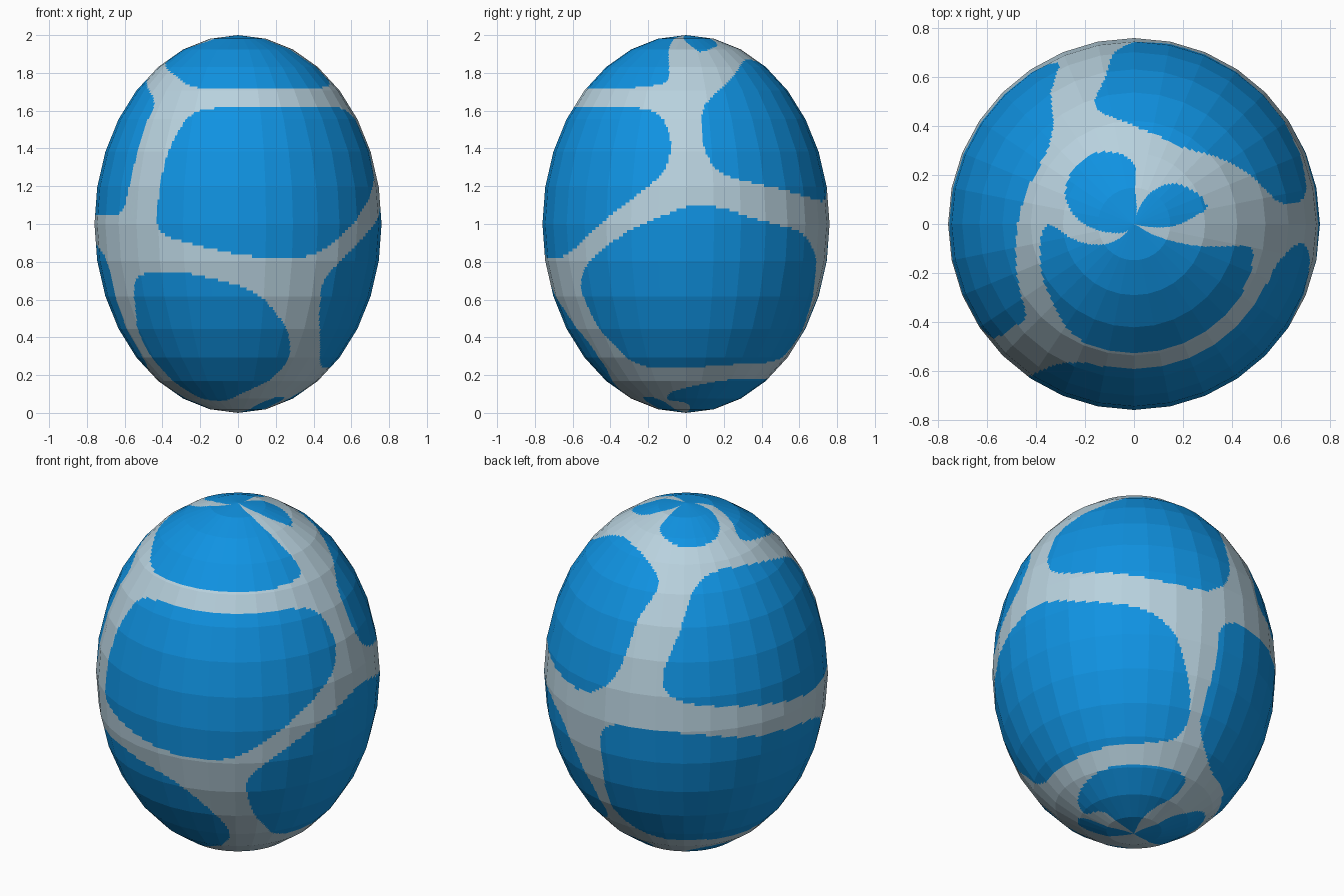
import bpy, bmesh, math

if "Cube" in bpy.data.objects:
    bpy.data.objects.remove(bpy.data.objects["Cube"])

SEG, RINGS, N = 32, 16, 12          # egg facets, and paint cells per facet
RADIUS, HALF = 0.76, 1.0


def material(name, rgb):
    m = bpy.data.materials.new(name)
    m.diffuse_color = (*rgb, 1)
    m.use_nodes = True
    m.node_tree.nodes["Principled BSDF"].inputs["Base Color"].default_value = m.diffuse_color
    return m


def smooth(pts, steps=4):
    """Closed rounded outline through a few (longitude, latitude) points."""
    out, k = [], len(pts)
    for i in range(k):
        p0, p1, p2, p3 = (pts[(i + d) % k] for d in (-1, 0, 1, 2))
        for s in range(steps):
            t = s / steps
            out.append(tuple(0.5 * (2 * b + (c - a) * t + (2 * a - 5 * b + 4 * c - d) * t * t
                                    + (3 * b - a - 3 * c + d) * t ** 3)
                             for a, b, c, d in zip(p0, p1, p2, p3)))
    return out


patches = []


def patch(*pts):
    line = smooth(pts)
    xs, ys = [p[0] for p in line], [p[1] for p in line]
    patches.append((line, min(xs), max(xs), min(ys), max(ys)))


def inside(line, x, y):
    hit = False
    for (x1, y1), (x2, y2) in zip(line, line[1:] + line[:1]):
        if (y1 > y) != (y2 > y) and x < x1 + (y - y1) * (x2 - x1) / (y2 - y1):
            hit = not hit
    return hit


def painted(lon, lat):
    for line, x0, x1, y0, y1 in patches:
        if y0 <= lat <= y1:
            for x in (lon - 360, lon, lon + 360):
                if x0 <= x <= x1 and inside(line, x, lat):
                    return True
    return False


# Patches: longitude from the front towards +x, latitude from the middle (degrees)
# upper front
patch((65, 38), (77, 35), (82, 29), (83, 22), (78, 14), (55, 1), (32, -9.5), (5, -9.8),
      (-19, -6), (-33, -2), (-34, 10), (-31, 25), (-24, 35), (-12, 38), (25, 38))
# top front
patch((-90, 62.5), (-68, 57), (-45, 52), (-29, 47), (-11, 46), (34, 46), (67, 47), (79, 52),
      (68, 73.6), (59, 86), (59, 91), (-40, 91), (-41, 86.5), (-53, 80), (-68, 73.6))
# top back left
patch((-182, 80), (-180, 71), (-158, 65), (-143, 63.8), (-125, 64.3), (-110, 67),
      (-97, 71.4), (-71, 82), (-45, 87), (-45, 91), (-184, 91))
# top back right
patch((162, 85), (152, 79), (138, 73), (124, 69.5), (104, 66), (97, 70.8), (86, 78.6),
      (79, 86), (79, 91), (165, 91))
# upper back right
patch((98.5, 37), (98, 24), (107, 15), (137, 10), (163, 7), (175, 9), (183, 15), (187, 22),
      (191, 36), (198, 49), (180, 58), (156, 60.7), (140, 59), (122, 51.6), (107, 44))
# upper left
patch((-50, 39.8), (-50, 28), (-51, 11.5), (-57, 3), (-77, 3), (-92, 3.5), (-118, 6.5),
      (-147, 10), (-155, 17), (-148, 32.5), (-140, 47), (-123, 53), (-90, 51), (-65, 46))
# lower right
patch((42, -14.5), (62, -4), (82, 3), (98, 5.7), (122, 1), (142, -2.3), (153, -6.9),
      (159, -13), (168, -32), (166, -43), (150, -47), (126, -48), (66, -49.5), (46, -37), (39, -23))
# lower back
patch((177, -17), (178, -5), (187, 0), (215, -0.6), (242, -4), (270, -6), (285, -8.5),
      (292, -14), (291, -32), (288, -47), (265, -51), (225, -51), (195, -49), (176, -37))
# lower front
patch((-49, -17.5), (-40, -15), (-24, -15), (-8, -17.5), (8, -21.7), (23, -33), (30, -43),
      (29, -50), (21, -57), (0, -65.5), (-23, -70), (-49, -64), (-59, -42), (-53, -25))
# bottom right
patch((70, -69), (76, -64), (90, -60.5), (118, -56), (150, -55), (178, -56), (184, -60.5),
      (179, -67.5), (158, -80), (150, -91), (105, -91), (95, -74))
# bottom back left
patch((200, -80), (205, -72), (225, -62), (245, -59), (270, -60), (285, -65), (290, -73),
      (285, -82), (285, -91), (195, -91))
# bottom front right
patch((25, -80), (32, -72), (42, -66.5), (55, -67), (62, -71), (66, -79), (70, -91), (25, -91))


# Egg: flat facets, each split into small coplanar cells so the patches can be coloured
def ring(j):
    a = math.pi * j / RINGS
    return RADIUS * math.sin(a), HALF - HALF * math.cos(a)


def spoke(i):
    a = 2 * math.pi * i / SEG
    return math.sin(a), -math.cos(a)


def between(f, k):
    q, t = k // N, (k % N) / N
    return [u + (v - u) * t for u, v in zip(f(q), f(q + 1))]


cols, rows = SEG * N, RINGS * N
spokes = [between(spoke, i) for i in range(cols)]
bm = bmesh.new()
grid = []
for j in range(rows + 1):
    r, z = between(ring, j)
    if j in (0, rows):
        grid.append([bm.verts.new((0, 0, z))] * cols)
    else:
        grid.append([bm.verts.new((r * x, r * y, z)) for x, y in spokes])
for j in range(rows):
    lat = -90 + 180 * (j + 0.5) / rows
    for i in range(cols):
        k = (i + 1) % cols
        corners = dict.fromkeys((grid[j][i], grid[j][k], grid[j + 1][k], grid[j + 1][i]))
        f = bm.faces.new(list(corners))
        f.material_index = int(painted(360 * (i + 0.5) / cols, lat))

mesh = bpy.data.meshes.new("egg")
bm.to_mesh(mesh)
bm.free()
mesh.materials.append(material("pale grey", (0.48, 0.64, 0.73)))
mesh.materials.append(material("bright blue", (0.005, 0.29, 0.76)))
egg = bpy.data.objects.new("egg", mesh)
bpy.context.collection.objects.link(egg)
